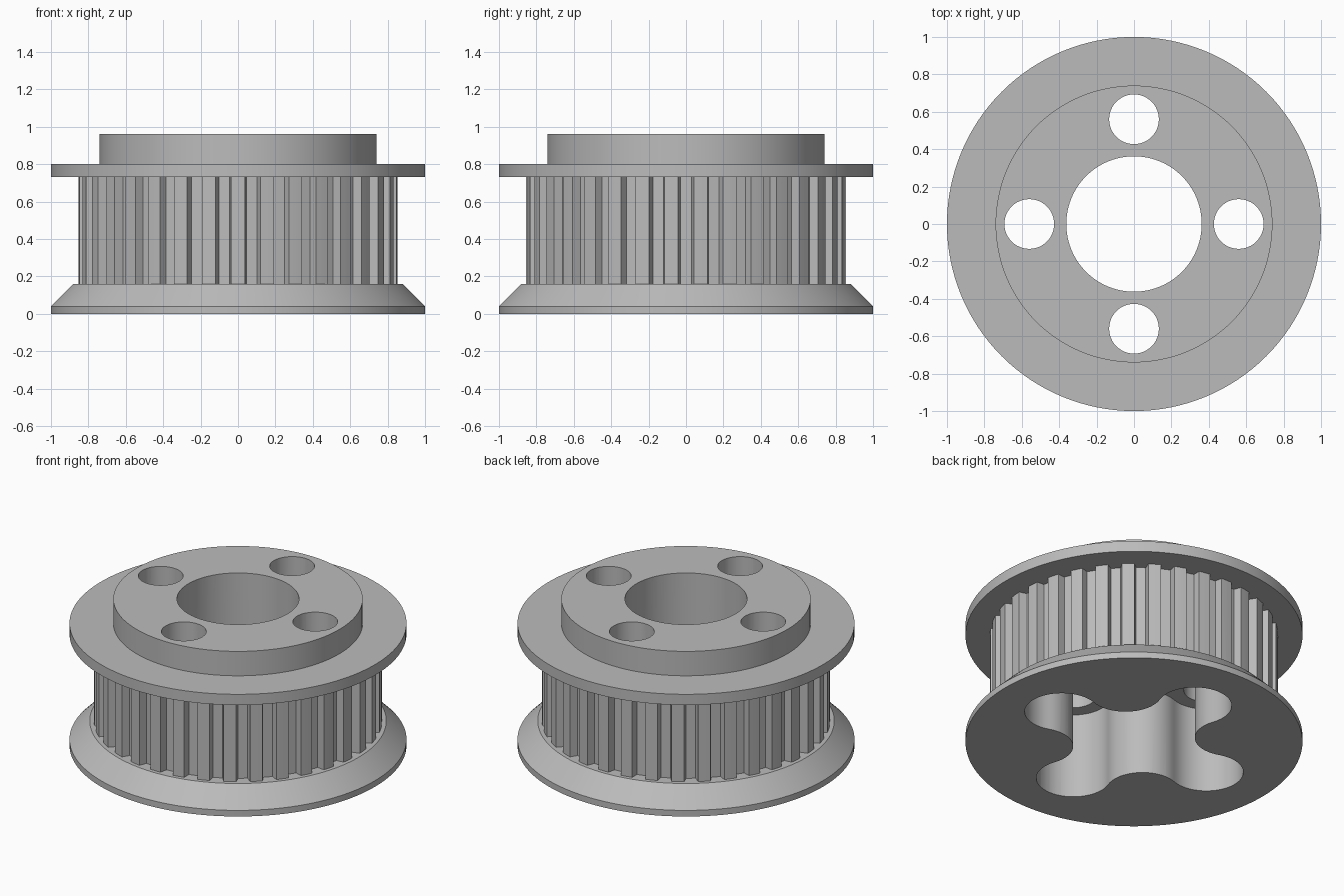
import bpy, bmesh
from math import sin, cos, pi, radians, atan2, degrees, hypot

cube = bpy.data.objects.get("Cube")
if cube:
    bpy.data.objects.remove(cube, do_unlink=True)

SEGMENTS = 128
TEETH = 34

metal = bpy.data.materials.new("grey metal")
metal.use_nodes = True
metal.diffuse_color = (0.5, 0.5, 0.5, 1)
metal.node_tree.nodes["Principled BSDF"].inputs["Base Color"].default_value = (0.5, 0.5, 0.5, 1)


def to_object(name, bm):
    bmesh.ops.recalc_face_normals(bm, faces=bm.faces)
    mesh = bpy.data.meshes.new(name)
    bm.to_mesh(mesh)
    bm.free()
    mesh.materials.append(metal)
    obj = bpy.data.objects.new(name, mesh)
    bpy.context.collection.objects.link(obj)
    return obj


def prism(name, outline, z0, z1):
    """Extrude a closed outline upward from z0 to z1."""
    bm = bmesh.new()
    face = bm.faces.new([bm.verts.new((x, y, z0)) for x, y in outline])
    top = bmesh.ops.extrude_face_region(bm, geom=[face])["geom"]
    bmesh.ops.translate(bm, vec=(0, 0, z1 - z0),
                        verts=[v for v in top if isinstance(v, bmesh.types.BMVert)])
    return to_object(name, bm)


def lathe(name, profile):
    """Revolve a radius/height profile that starts and ends on the axis."""
    bm = bmesh.new()
    verts = [bm.verts.new((r, 0, z)) for r, z in profile]
    edges = [bm.edges.new(pair) for pair in zip(verts, verts[1:])]
    bmesh.ops.spin(bm, geom=verts + edges, cent=(0, 0, 0), axis=(0, 0, 1),
                   angle=2 * pi, steps=SEGMENTS)
    bmesh.ops.remove_doubles(bm, verts=bm.verts, dist=0.0001)
    return to_object(name, bm)


def arc(cx, cy, radius, start, end, steps):
    """Points on an arc, angles in degrees, last point left out."""
    angles = [radians(start + (end - start) * i / steps) for i in range(steps)]
    return [(cx + radius * cos(a), cy + radius * sin(a)) for a in angles]


def combine(body, tool, operation):
    mod = body.modifiers.new(operation.lower(), 'BOOLEAN')
    mod.operation = operation
    mod.solver = 'EXACT'
    mod.object = tool
    bpy.context.view_layer.objects.active = body
    bpy.ops.object.modifier_apply(modifier=mod.name)
    bpy.data.objects.remove(tool, do_unlink=True)


# Flanges and hub, joined by a hidden core
pulley = lathe("pulley", [(0, 0), (1, 0), (1, 0.04), (0.88, 0.16), (0.6, 0.16),
                          (0.6, 0.73), (1, 0.73), (1, 0.80), (0.74, 0.80),
                          (0.74, 0.96), (0, 0.96)])

# Toothed belt drum, one tooth facing the front
TIP, ROOT = 0.855, 0.807
pitch = 2 * pi / TEETH
outline = []
for i in range(TEETH):
    for offset, r in ((-0.31, ROOT), (-0.235, TIP), (0, TIP), (0.235, TIP), (0.31, ROOT)):
        a = -pi / 2 + (i + offset) * pitch
        outline.append((r * cos(a), r * sin(a)))
combine(pulley, prism("toothed_drum", outline, 0.1, 0.765), 'UNION')

# Four-lobed recess in the underside: lobes joined by round noses
LOBE, LOBE_R, NOSE, NOSE_R = 0.56, 0.22, 0.579, 0.216
nose_xy = NOSE * cos(pi / 4)
contact = degrees(atan2(nose_xy, nose_xy - LOBE))
outline = []
for quarter in range(4):
    turn = quarter * 90
    a, b = radians(turn), radians(turn + 45)
    outline += arc(LOBE * cos(a), LOBE * sin(a), LOBE_R,
                   turn - contact, turn + contact, 32)
    outline += arc(NOSE * cos(b), NOSE * sin(b), NOSE_R,
                   turn + contact + 180, turn + 270 - contact, 20)
combine(pulley, prism("recess_cutter", outline, -0.1, 0.56), 'DIFFERENCE')

# Central bore and four bolt holes
combine(pulley, prism("bore_cutter", arc(0, 0, 0.362, 0, 360, 96), 0.5, 1.1), 'DIFFERENCE')
for quarter in range(4):
    a = quarter * pi / 2
    hole = arc(LOBE * cos(a), LOBE * sin(a), 0.133, 0, 360, 48)
    combine(pulley, prism("bolt_cutter", hole, 0.5, 1.1), 'DIFFERENCE')

# Smooth round walls, crisp edges
bpy.ops.object.select_all(action='DESELECT')
pulley.select_set(True)
bpy.context.view_layer.objects.active = pulley
bpy.ops.object.shade_smooth_by_angle(angle=radians(25))
